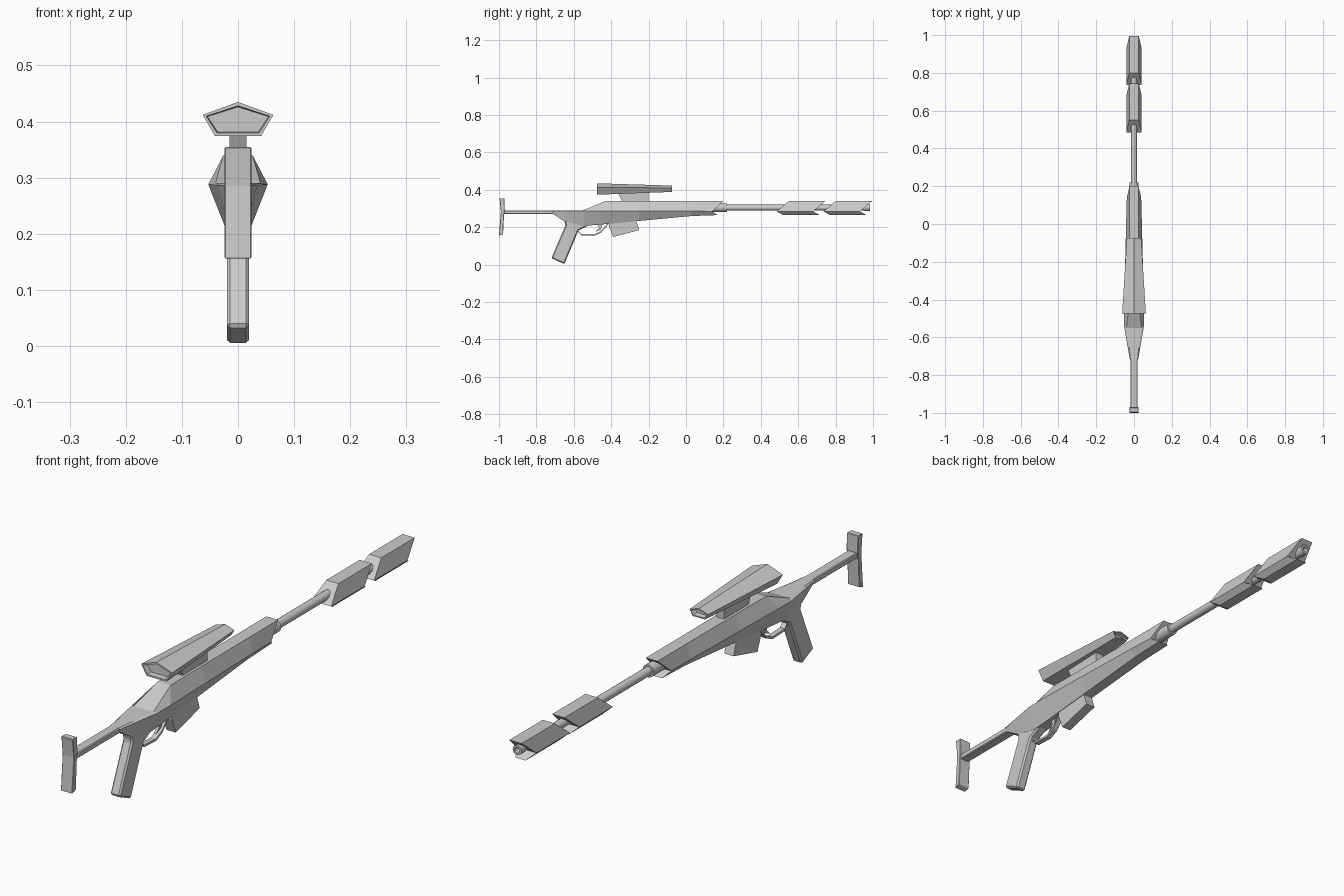
import bpy, bmesh, math
from mathutils import Vector

cube = bpy.data.objects.get("Cube")
if cube:
    bpy.data.objects.remove(cube)

metal = bpy.data.materials.new("light grey metal")
metal.use_nodes = True
GREY = (0.6, 0.6, 0.6, 1)
metal.diffuse_color = GREY
metal.node_tree.nodes["Principled BSDF"].inputs["Base Color"].default_value = GREY


def finish(name, bm, bevel=0):
    bmesh.ops.recalc_face_normals(bm, faces=bm.faces)
    mesh = bpy.data.meshes.new(name)
    bm.to_mesh(mesh)
    bm.free()
    mesh.materials.append(metal)
    obj = bpy.data.objects.new(name, mesh)
    bpy.context.collection.objects.link(obj)
    if bevel:
        mod = obj.modifiers.new("Bevel", 'BEVEL')
        mod.width, mod.segments = bevel, 1
    return obj


def extrude_profile(name, profile, half, bevel=0):
    """Side outline of (y, z) points, extruded evenly across x."""
    bm = bmesh.new()
    face = bm.faces.new([bm.verts.new((-half, y, z)) for y, z in profile])
    new = bmesh.ops.extrude_face_region(bm, geom=[face])["geom"]
    moved = [v for v in new if isinstance(v, bmesh.types.BMVert)]
    bmesh.ops.translate(bm, verts=moved, vec=(2 * half, 0, 0))
    return finish(name, bm, bevel)


def loft_hexagon(name, stations):
    """Each station is (half width, y, z) for top, side ridge and bottom."""
    bm = bmesh.new()
    rings = []
    for rows in stations:
        right = [bm.verts.new((w, y, z)) for w, y, z in rows]
        left = [bm.verts.new((-w, y, z)) for w, y, z in reversed(rows)]
        rings.append(right + left)
    for a, b in zip(rings, rings[1:]):
        for i in range(6):
            j = (i + 1) % 6
            bm.faces.new((a[i], a[j], b[j], b[i]))
    for r in (rings[0], rings[-1]):
        bm.faces.new((r[0], r[1], r[4], r[5]))
        bm.faces.new((r[1], r[2], r[3], r[4]))
    return finish(name, bm)


def tube(name, start, end, radius, z=0.305, sides=16, bore=0):
    bm = bmesh.new()
    bmesh.ops.create_cone(bm, cap_ends=True, segments=sides, radius1=radius,
                          radius2=radius, depth=end - start)
    if bore:
        cap = max(bm.faces, key=lambda f: f.calc_center_median().z)
        bmesh.ops.inset_individual(bm, faces=[cap], thickness=radius - bore)
        bmesh.ops.inset_individual(bm, faces=[cap], thickness=0.0005, depth=-0.03)
    for v in bm.verts:
        v.co = Vector((v.co.x, v.co.z + (start + end) / 2, z - v.co.y))
    obj = finish(name, bm)
    bpy.ops.object.select_all(action='DESELECT')
    obj.select_set(True)
    bpy.context.view_layer.objects.active = obj
    bpy.ops.object.shade_smooth_by_angle(angle=math.radians(35))
    return obj


# Faceted receiver, with a slanted front end
loft_hexagon("receiver", [
    [(0.018, -0.72, 0.291), (0.021, -0.72, 0.285), (0.018, -0.71, 0.270)],
    [(0.026, -0.65, 0.291), (0.034, -0.65, 0.287), (0.020, -0.65, 0.232)],
    [(0.040, -0.55, 0.291), (0.053, -0.54, 0.288), (0.021, -0.55, 0.207)],
    [(0.026, -0.43, 0.340), (0.053, -0.47, 0.288), (0.021, -0.45, 0.215)],
    [(0.025, -0.25, 0.340), (0.048, -0.25, 0.288), (0.021, -0.25, 0.234)],
    [(0.024, 0.03, 0.340), (0.041, 0.03, 0.287), (0.021, 0.03, 0.260)],
    [(0.024, 0.20, 0.340), (0.038, 0.14, 0.285), (0.021, 0.17, 0.265)]])

# Two slanted barrel shrouds
for name, y in (("rear_barrel_shroud", 0.55), ("front_barrel_shroud", 0.80)):
    loft_hexagon(name, [
        [(0.025, y + d, 0.340), (0.041, y + d - 0.065, 0.285),
         (0.021, y + d - 0.03, 0.265)] for d in (0, 0.195)])

# Barrel and its collar
tube("barrel", 0.10, 0.985, 0.016, bore=0.010)
tube("muzzle_ring", 0.955, 0.985, 0.018, bore=0.010)
tube("barrel_collar", 0.12, 0.22, 0.023)

# Stock bar and butt plate
extrude_profile("stock_bar", [(-0.985, 0.270), (-0.70, 0.270),
                              (-0.70, 0.291), (-0.985, 0.291)], 0.019, 0.003)
extrude_profile("butt_plate", [
    (-1.0, 0.155), (-0.978, 0.163), (-0.973, 0.265), (-0.969, 0.295),
    (-0.971, 0.355), (-0.997, 0.355), (-0.990, 0.285)], 0.024, 0.002)

# Grip, magazine, trigger and scope mount
extrude_profile("grip", [(-0.65, 0.235), (-0.645, 0.21), (-0.72, 0.035),
                         (-0.65, 0.003), (-0.575, 0.183), (-0.515, 0.213),
                         (-0.52, 0.24)], 0.020, 0.006)
extrude_profile("magazine", [(-0.41, 0.235), (-0.412, 0.205), (-0.39, 0.148),
                             (-0.25, 0.185), (-0.27, 0.245)], 0.019)
extrude_profile("trigger", [(-0.47, 0.22), (-0.465, 0.195), (-0.485, 0.175),
                            (-0.455, 0.188), (-0.445, 0.22)], 0.005)
extrude_profile("scope_mount", [(-0.365, 0.385), (-0.34, 0.335),
                                (-0.20, 0.335), (-0.20, 0.390)], 0.015)

# Trigger guard as a thin bent strap
outer = [(-0.58, 0.180), (-0.56, 0.157), (-0.49, 0.154), (-0.455, 0.170),
         (-0.415, 0.215)]
inner = [(y - 0.002, z + 0.008) for y, z in reversed(outer)]
extrude_profile("trigger_guard", outer + inner, 0.010)

# Tapered five-sided scope with recessed ends
bm = bmesh.new()
rings = []
for y, top, side_z, low, wide, narrow in (
        (-0.475, 0.435, 0.412, 0.374, 0.063, 0.041),
        (-0.075, 0.423, 0.411, 0.389, 0.038, 0.025)):
    outline = [(0, top), (wide, side_z), (narrow, low), (-narrow, low), (-wide, side_z)]
    rings.append([bm.verts.new((x, y, z)) for x, z in outline])
for i in range(5):
    j = (i + 1) % 5
    bm.faces.new((rings[0][i], rings[0][j], rings[1][j], rings[1][i]))
ends = [bm.faces.new(r) for r in rings]
bmesh.ops.recalc_face_normals(bm, faces=bm.faces)
for face, rim in zip(ends, (0.007, 0.005)):
    bmesh.ops.inset_individual(bm, faces=[face], thickness=rim)
    bmesh.ops.inset_individual(bm, faces=[face], thickness=0.002, depth=-0.02)
finish("scope", bm)
